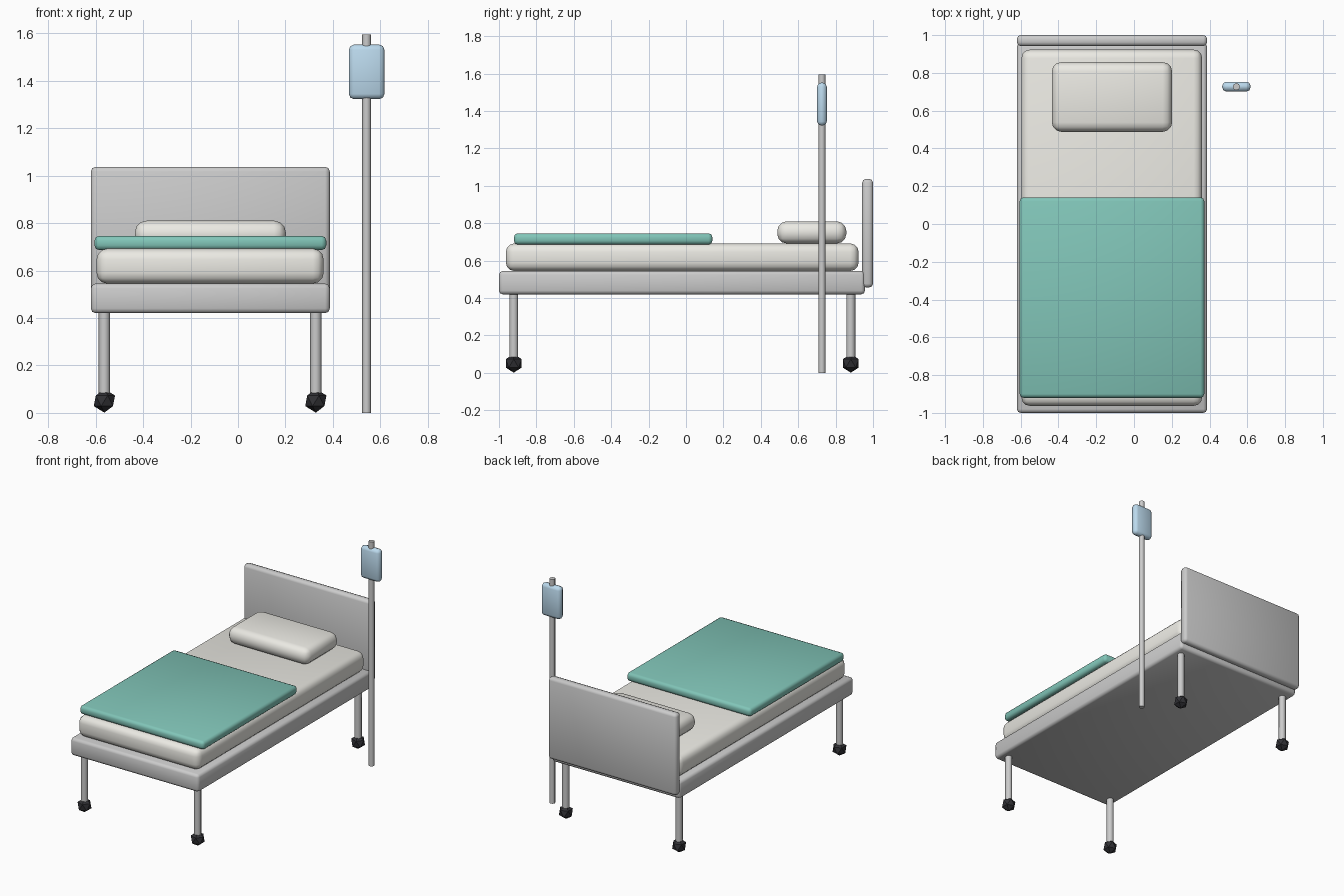
import bpy

if "Cube" in bpy.data.objects:
    bpy.data.objects.remove(bpy.data.objects["Cube"])


def paint(obj, name, rgb):
    mat = bpy.data.materials.get(name) or bpy.data.materials.new(name)
    mat.diffuse_color = (*rgb, 1)
    mat.use_nodes = True
    mat.node_tree.nodes["Principled BSDF"].inputs["Base Color"].default_value = mat.diffuse_color
    obj.data.materials.append(mat)


def soft_box(name, xs, ys, zs, bevel, segments=2, color=None):
    """Rounded box from its x, y and z extents."""
    spans = (xs, ys, zs)
    bpy.ops.mesh.primitive_cube_add(size=1, location=[(a + b) / 2 for a, b in spans])
    obj = bpy.context.object
    obj.name = name
    obj.scale = [b - a for a, b in spans]
    bpy.ops.object.transform_apply(location=False, rotation=False, scale=True)
    mod = obj.modifiers.new("round_edges", 'BEVEL')
    mod.width = bevel
    mod.segments = segments
    bpy.ops.object.modifier_apply(modifier=mod.name)
    bpy.ops.object.shade_smooth()
    if color:
        paint(obj, *color)
    return obj


def tube(name, x, y, z0, z1, radius, sides=8):
    bpy.ops.mesh.primitive_cylinder_add(vertices=sides, radius=radius, depth=z1 - z0,
                                        location=(x, y, (z0 + z1) / 2))
    obj = bpy.context.object
    obj.name = name
    bpy.ops.object.shade_smooth_by_angle(angle=0.9)
    return obj


LINEN = ("linen", (0.83, 0.82, 0.77))
TEAL = ("teal_cloth", (0.22, 0.56, 0.48))
FLUID = ("fluid_blue", (0.50, 0.70, 0.85))
RUBBER = ("dark_rubber", (0.03, 0.03, 0.035))

# Frame and headboard
soft_box("bed_frame", (-0.62, 0.387), (-1.0, 0.957), (0.42, 0.545), 0.02)
soft_box("headboard", (-0.62, 0.387), (0.942, 1.0), (0.457, 1.037), 0.02)

# Bedding
soft_box("mattress", (-0.596, 0.361), (-0.963, 0.923), (0.545, 0.692), 0.045, 3, LINEN)
soft_box("pillow", (-0.435, 0.202), (0.488, 0.857), (0.692, 0.81), 0.05, 3, LINEN)
soft_box("blanket", (-0.605, 0.372), (-0.92, 0.141), (0.686, 0.746), 0.02, 2, TEAL)

# Legs with faceted casters
for side, x in (("left", -0.563), ("right", 0.328)):
    for end, y in (("foot", -0.921), ("head", 0.881)):
        tube(f"{end}_{side}_leg", x, y, 0.05, 0.44, 0.024)
        bpy.ops.mesh.primitive_ico_sphere_add(subdivisions=1, radius=0.05,
                                              location=(x, y, 0.051))
        caster = bpy.context.object
        caster.name = f"{end}_{side}_caster"
        paint(caster, *RUBBER)

# Drip stand and fluid bag
tube("drip_pole", 0.542, 0.727, 0.0, 1.595, 0.019)
soft_box("fluid_bag", (0.467, 0.617), (0.701, 0.753), (1.322, 1.552), 0.022, 2, FLUID)
